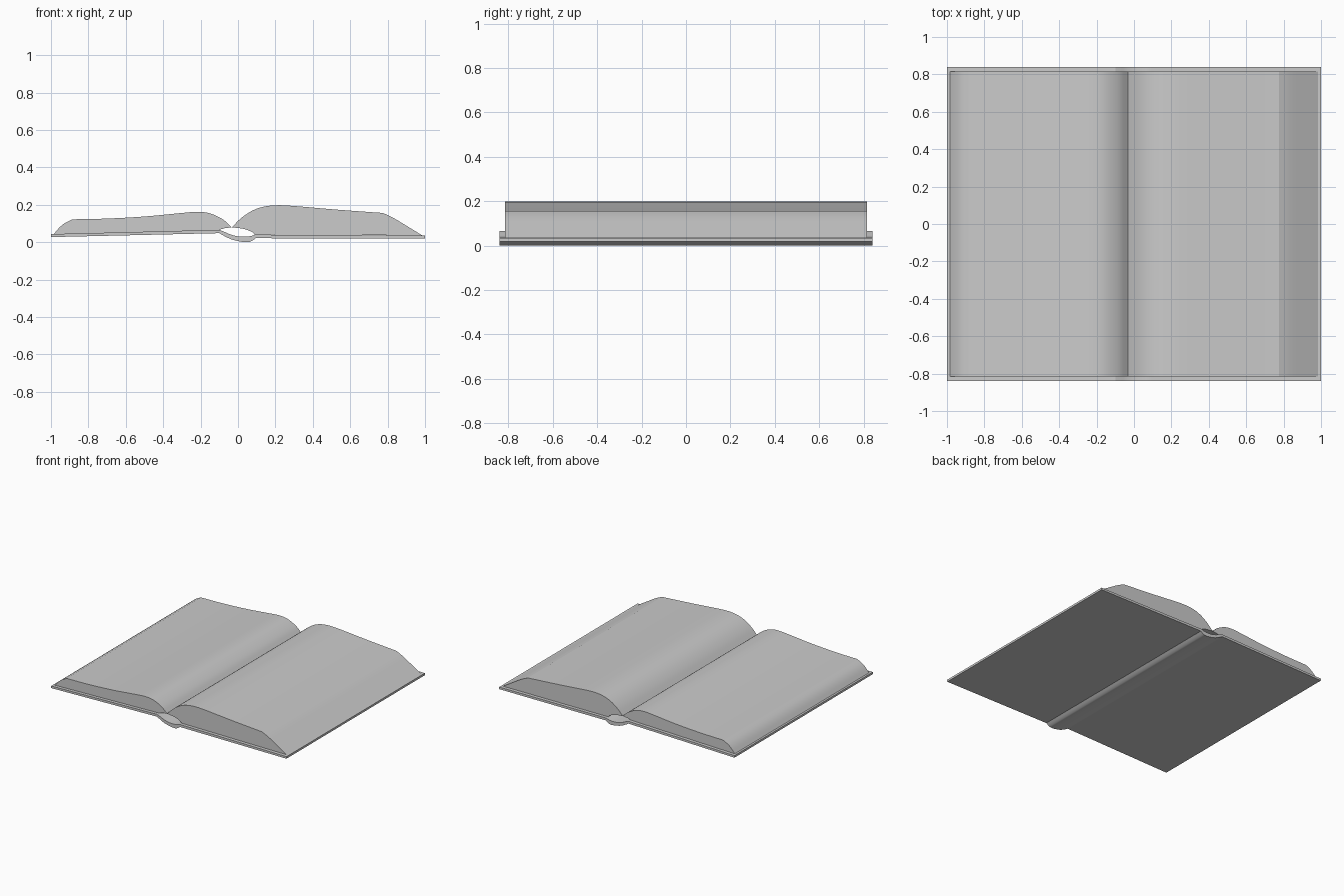
import bpy, bmesh, math
from mathutils import Vector

if "Cube" in bpy.data.objects:
    bpy.data.objects.remove(bpy.data.objects["Cube"])


def curve(points, steps=4):
    """Smooth Catmull-Rom polyline through (x, z) points."""
    p = [Vector(q) for q in points]
    p = [2 * p[0] - p[1]] + p + [2 * p[-1] - p[-2]]
    out = []
    for a, b, c, d in zip(p, p[1:], p[2:], p[3:]):
        for i in range(steps):
            t = i / steps
            out.append(0.5 * (2 * b + (c - a) * t + (2 * a - 5 * b + 4 * c - d) * t ** 2
                              + (3 * b - a - 3 * c + d) * t ** 3))
    return out + [p[-2]]


def join(*runs):
    """Chain polylines, dropping repeated points."""
    out = []
    for run in runs:
        for q in run:
            q = Vector(q)
            if not out or (q - out[-1]).length > 1e-5:
                out.append(q)
    if (out[0] - out[-1]).length < 1e-5:
        out.pop()
    return out


def extrude(name, profile, half):
    bm = bmesh.new()
    face = bm.faces.new([bm.verts.new((q.x, -half, q.y)) for q in profile])
    res = bmesh.ops.extrude_face_region(bm, geom=[face], use_keep_orig=True)
    verts = [g for g in res["geom"] if isinstance(g, bmesh.types.BMVert)]
    bmesh.ops.translate(bm, verts=verts, vec=(0, 2 * half, 0))
    bmesh.ops.recalc_face_normals(bm, faces=bm.faces[:])
    mesh = bpy.data.meshes.new(name)
    bm.to_mesh(mesh)
    bm.free()
    ob = bpy.data.objects.new(name, mesh)
    bpy.context.collection.objects.link(ob)
    bpy.ops.object.select_all(action='DESELECT')
    ob.select_set(True)
    bpy.context.view_layer.objects.active = ob
    bpy.ops.object.shade_smooth_by_angle(angle=math.radians(18))


# Cover: two boards joined by a sagging spine
lower_spine = curve([(-0.10, 0.048), (-0.07, 0.031), (-0.03, 0.013),
                     (0.02, 0.002), (0.055, 0.0), (0.075, 0.007), (0.095, 0.021)])
upper_spine = curve([(0.09, 0.040), (0.07, 0.033), (0.04, 0.029), (0.0, 0.031),
                     (-0.04, 0.041), (-0.075, 0.056), (-0.10, 0.066)])
extrude("cover", join([(-1, 0.027)], lower_spine, [(1, 0.019), (1, 0.035)],
                      upper_spine, [(-1, 0.043)]), 0.84)

# Left page block
left_edge = curve([(-0.985, 0.043), (-0.955, 0.078), (-0.925, 0.102), (-0.885, 0.122)])
left_top = curve([(-0.885, 0.122), (-0.7, 0.126), (-0.5, 0.137), (-0.32, 0.154),
                  (-0.22, 0.162), (-0.15, 0.154), (-0.08, 0.121), (-0.033, 0.079)])
extrude("left_pages", join(left_edge, left_top, [(-0.07, 0.075), (-0.10, 0.066)]), 0.815)

# Right page block
right_top = curve([(-0.033, 0.079), (0.015, 0.127), (0.07, 0.165), (0.13, 0.188),
                   (0.20, 0.197), (0.29, 0.194), (0.5, 0.176), (0.66, 0.164), (0.775, 0.156)])
right_edge = curve([(0.775, 0.156), (0.83, 0.130), (0.90, 0.088), (0.985, 0.036)])
under = curve([(0.09, 0.040), (0.075, 0.054), (0.03, 0.071), (-0.033, 0.079)])
extrude("right_pages", join(right_top, right_edge, under), 0.815)
